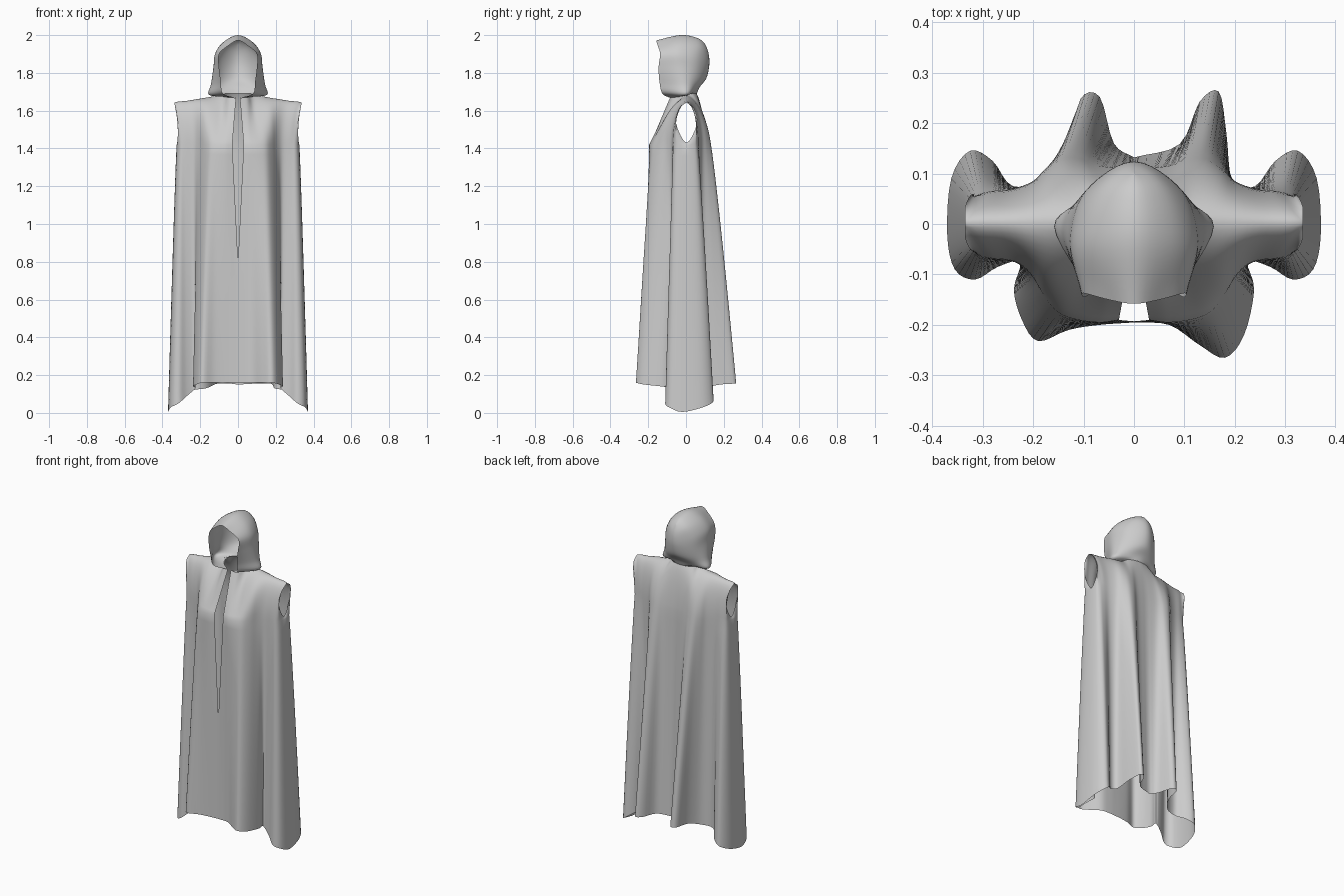
import bpy, bmesh, math
from mathutils import Vector

if "Cube" in bpy.data.objects:
    bpy.data.objects.remove(bpy.data.objects["Cube"])


def spline(pts, sub, before=None, after=None):
    """Catmull-Rom samples through n-dimensional control points."""
    p = [before or pts[0] * 2 - pts[1]] + list(pts) + [after or pts[-1] * 2 - pts[-2]]
    out = []
    for i in range(1, len(p) - 2):
        a, b, c, d = p[i - 1:i + 3]
        for k in range(sub):
            t = k / sub
            out.append((b * 2 + (c - a) * t + (a * 2 - b * 5 + c * 4 - d) * t * t
                        + (b * 3 - a - c * 3 + d) * t ** 3) * 0.5)
    return out + [pts[-1].copy()]


def grid_object(name, grids):
    """Skin grids of points, weld the seams between them and smooth."""
    bm = bmesh.new()
    for g in grids:
        vs = [[bm.verts.new(p) for p in row] for row in g]
        for r0, r1 in zip(vs, vs[1:]):
            for j in range(len(r0) - 1):
                bm.faces.new((r0[j], r0[j + 1], r1[j + 1], r1[j]))
    bmesh.ops.remove_doubles(bm, verts=bm.verts, dist=0.0003)
    bmesh.ops.recalc_face_normals(bm, faces=bm.faces)
    me = bpy.data.meshes.new(name)
    bm.to_mesh(me)
    bm.free()
    ob = bpy.data.objects.new(name, me)
    bpy.context.collection.objects.link(ob)
    bpy.ops.object.select_all(action='DESELECT')
    ob.select_set(True)
    bpy.context.view_layer.objects.active = ob
    bpy.ops.object.shade_smooth_by_angle(angle=math.radians(50))
    return ob


# Cloak half, front centre round to back centre: hem, chest and top outlines
hem = [(0, -.195, .16), (.07, -.20, .16), (.13, -.24, .16), (.18, -.265, .16),
       (.218, -.22, .15), (.238, -.13, .14), (.225, -.075, .13), (.27, -.085, .09),
       (.315, -.11, .05), (.355, -.09, .03), (.37, -.02, .005), (.362, .09, .03),
       (.325, .145, .06), (.28, .125, .09), (.24, .075, .12), (.195, .085, .13),
       (.183, .18, .15), (.168, .262, .155), (.13, .242, .155), (.09, .158, .155),
       (0, .132, .15)]
chest = [(0, -.19), (.06, -.195), (.11, -.19), (.15, -.175), (.18, -.14), (.205, -.1),
         (.235, -.076), (.28, -.07), (.305, -.065), (.32, -.045), (.325, 0), (.32, .045),
         (.305, .06), (.28, .066), (.24, .07), (.2, .085), (.175, .11), (.145, .13),
         (.11, .13), (.07, .115), (0, .108)]
top = [(.002, -.085, 1.668), (.05, -.065, 1.67), (.07, -.03, 1.675), (.095, -.003, 1.682),
       (.15, .003, 1.672), (.21, .003, 1.662), (.27, .003, 1.652), (.335, .003, 1.643),
       (.331, -.038, 1.61), (.317, -.052, 1.53), (.315, .003, 1.43), (.317, .058, 1.53),
       (.331, .044, 1.61), (.335, .003, 1.643), (.27, .003, 1.652), (.21, .003, 1.662),
       (.15, .003, 1.672), (.095, .003, 1.685), (.075, .033, 1.69), (.045, .05, 1.69),
       (0, .057, 1.69)]
roundness = [0, 0, .1, .4, .8, 1, 1, 1, .4, 0, 0, 0, .4, 1, 1, 1, .9, .7, .5, .5, .5]
# Folds that fall differently on the left side
left_hem = {2: (.13, -.21, .16), 3: (.19, -.232, .16), 4: (.222, -.19, .15),
            15: (.17, .09, .13), 16: (.125, .16, .15), 17: (.106, .248, .155),
            18: (.068, .252, .155), 19: (.04, .16, .155)}
CHEST_Z = 1.42


def slit(z):
    if z < .8:
        return 0
    return .03 * (z - .8) / .62 if z < CHEST_Z else .03 - .022 * (z - CHEST_Z) / .25


def rounded(a, b, u, r):
    """Blend a to b, from straight (r=0) to a quarter-round shoulder (r=1)."""
    ang = u * math.pi / 2
    p = a.lerp(b, u + (1 - math.cos(ang) - u) * r)
    p.z = a.z + (b.z - a.z) * (u + (math.sin(ang) - u) * r)
    return p


def cloak_half(side):
    ctrl = []
    for i in range(len(hem)):
        h = left_hem.get(i, hem[i]) if side < 0 else hem[i]
        ctrl.append(Vector((*h, *chest[i], *top[i], roundness[i])))
    g = []
    for j, c in enumerate(spline(ctrl, 4)):
        h, m, t = Vector(c[0:3]), Vector((c[3], c[4], CHEST_Z)), Vector(c[5:8])
        # keep the shoulder seam and the armhole rim from overshooting
        t.x, t.z = min(t.x, .335), max(t.z, 1.43)
        if 16 <= j <= 40:
            t.y = min(t.y, .003)
        elif 40 < j <= 64:
            t.y = max(t.y, .003)
        r = min(1, max(0, c[8]))
        col = []
        for k in range(24):
            u = 1 - k / 24
            p = m.lerp(h, u ** .88)
            p.z = m.z + (h.z - m.z) * u
            col.append(p)
        col += [rounded(m, t, k / 12, r) for k in range(13)]
        for p in col:
            p.x = (p.x + slit(p.z) * max(0, 1 - j / 5)) * side
        g.append(col)
    return g


grid_object("cloak_body", [cloak_half(1), cloak_half(-1)])

# Hood half: opening rim, crown, rear side and back centreline, each top to neck
rim = [(0, -.158, 1.972), (.05, -.15, 1.945), (.1, -.137, 1.90), (.1, -.145, 1.83),
       (.09, -.14, 1.75), (.08, -.125, 1.69), (.012, -.085, 1.668)]
crown = [(0, -.03, 2.0), (.075, -.035, 1.965), (.12, -.035, 1.905), (.13, -.03, 1.83),
         (.143, -.015, 1.74), (.155, -.005, 1.685), (.08, -.025, 1.675)]
rear = [(0, .06, 1.985), (.056, .07, 1.95), (.09, .065, 1.89), (.097, .065, 1.82),
        (.096, .06, 1.75), (.085, .045, 1.705), (.068, .035, 1.69)]
back = [(0, .1, 1.955), (0, .115, 1.92), (0, .123, 1.88), (0, .122, 1.83),
        (0, .107, 1.77), (0, .073, 1.725), (0, .057, 1.69)]


def hood_half(side):
    flip = Vector((-1, 1, 1))
    curves = []
    for pts in (rim, crown, rear, back):
        v = [Vector(p) for p in pts]
        curves.append(spline(v, 5, before=v[1] * flip))
    g = []
    for row in zip(*curves):
        g.append([Vector((p.x * side, p.y, p.z))
                  for p in spline(row, 6, after=row[-2] * flip)])
    return g


grid_object("hood", [hood_half(1), hood_half(-1)])
